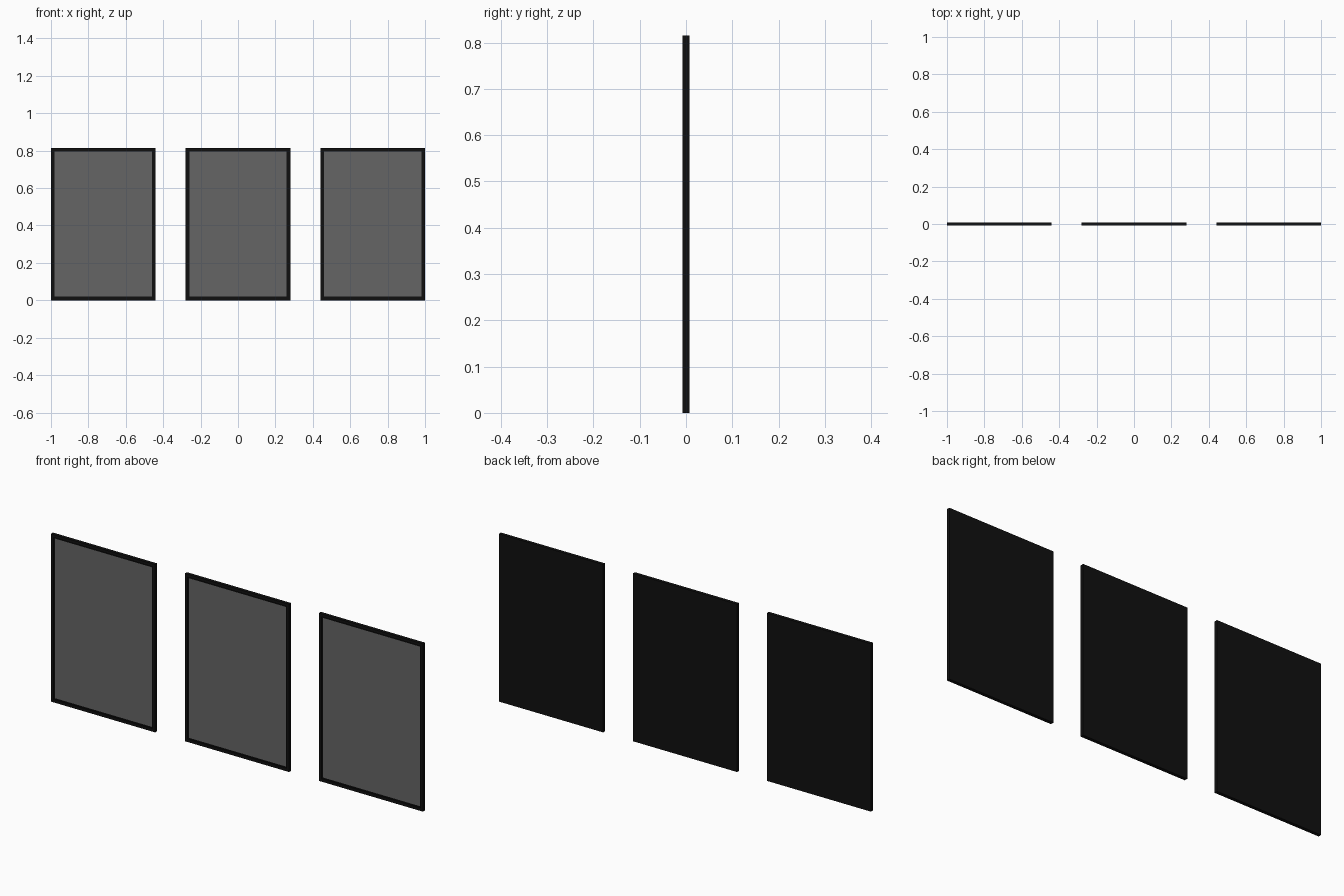
import bpy, bmesh
from mathutils import Matrix

if "Cube" in bpy.data.objects:
    bpy.data.objects.remove(bpy.data.objects["Cube"])

W, H, T = 0.56, 0.815, 0.016    # frame width, height, thickness
BORDER, RECESS = 0.02, 0.005


def material(name, v):
    m = bpy.data.materials.new(name)
    m.diffuse_color = (v, v, v, 1)
    m.use_nodes = True
    m.node_tree.nodes["Principled BSDF"].inputs["Base Color"].default_value = m.diffuse_color
    return m


black = material("black_frame", 0.005)
grey = material("grey_picture", 0.13)


def finish(bm, name, x, mat):
    me = bpy.data.meshes.new(name)
    bm.to_mesh(me)
    bm.free()
    me.materials.append(mat)
    ob = bpy.data.objects.new(name, me)
    ob.location = (x, 0, H / 2)
    bpy.context.collection.objects.link(ob)


def frame(name, x):
    # Thin box whose front is inset and pushed back, leaving a raised border
    bm = bmesh.new()
    bmesh.ops.create_cube(bm, size=1, matrix=Matrix.Diagonal((W, T, H, 1)))
    bm.normal_update()
    front = min(bm.faces, key=lambda f: f.normal.y)
    bmesh.ops.inset_region(bm, faces=[front], thickness=BORDER)
    hole = bmesh.ops.extrude_face_region(bm, geom=[front])
    verts = [g for g in hole["geom"] if isinstance(g, bmesh.types.BMVert)]
    bmesh.ops.translate(bm, verts=verts, vec=(0, RECESS, 0))
    if front.is_valid:
        bmesh.ops.delete(bm, geom=[front], context='FACES_ONLY')
    bmesh.ops.recalc_face_normals(bm, faces=bm.faces)
    finish(bm, name, x, black)


def picture(name, x):
    # Flat sheet lying in the recess, facing -y
    bm = bmesh.new()
    w, h, y = W / 2 - BORDER, H / 2 - BORDER, -T / 2 + RECESS - 0.001
    bm.faces.new([bm.verts.new(c) for c in
                  ((-w, y, -h), (w, y, -h), (w, y, h), (-w, y, h))])
    finish(bm, name, x, grey)


for side, x in (("left", -0.72), ("middle", 0), ("right", 0.72)):
    frame(side + "_frame", x)
    picture(side + "_picture", x)
